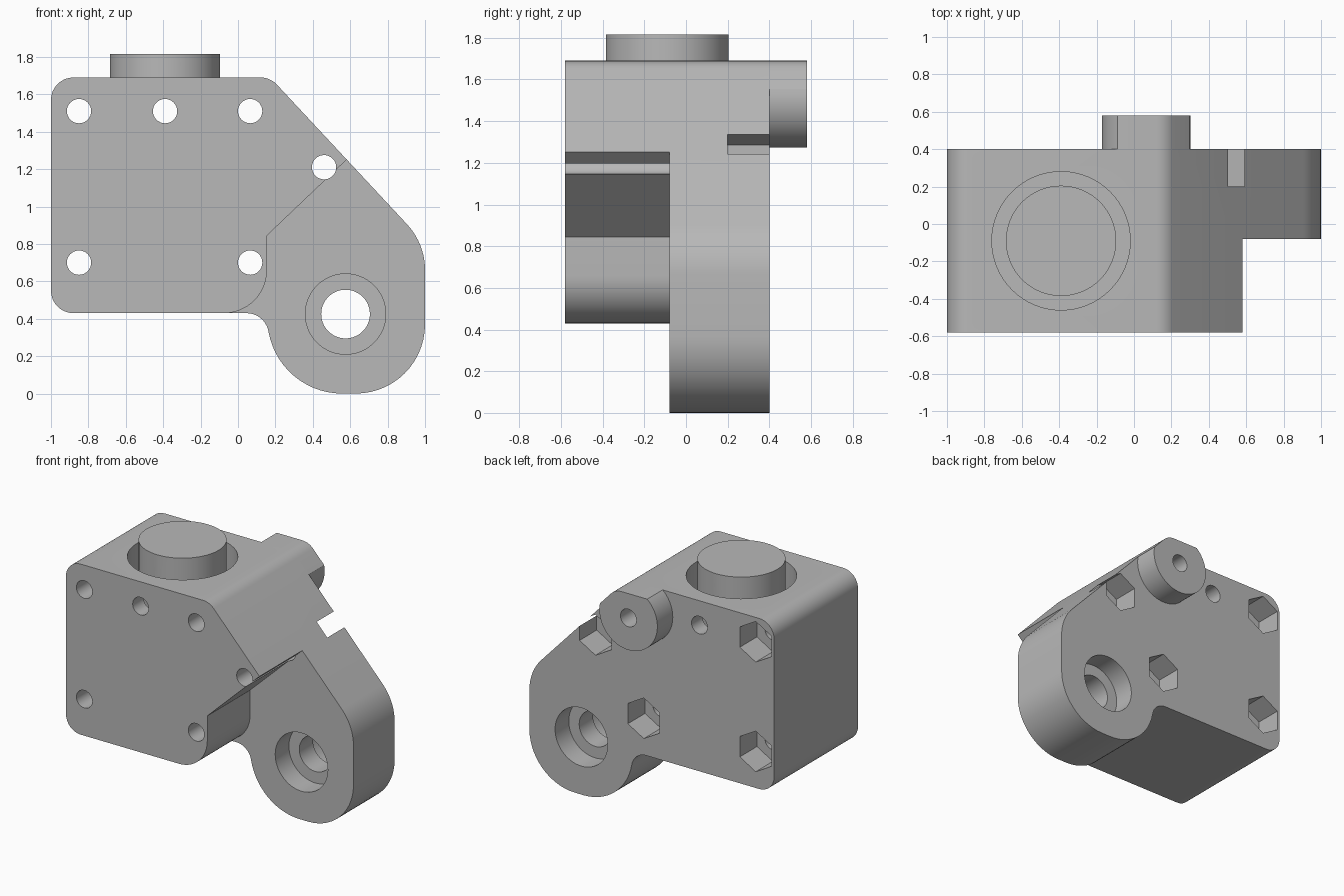
import bpy, bmesh
from math import cos, sin, radians, tau

cube = bpy.data.objects.get("Cube")
if cube:
    bpy.data.objects.remove(cube)

grey = bpy.data.materials.new("plain_grey")
grey.use_nodes = True
colour = (0.48, 0.48, 0.48, 1)
grey.diffuse_color = colour
grey.node_tree.nodes["Principled BSDF"].inputs["Base Color"].default_value = colour


def arc(cx, cz, r, start, end, steps=14):
    angles = [radians(start + (end - start) * i / steps) for i in range(steps + 1)]
    return [(cx + r * cos(a), cz + r * sin(a)) for a in angles]


def circle(cx, cz, r, sides=48, turn=0.0):
    return [(cx + r * cos(tau * i / sides + turn), cz + r * sin(tau * i / sides + turn))
            for i in range(sides)]


def prism(name, profile, low, high, axis="y", helper=False):
    """Extrude a 2D profile along y (profile in x, z) or along z (profile in x, y)."""
    bm = bmesh.new()
    place = (lambda a, b: (a, low, b)) if axis == "y" else (lambda a, b: (a, b, low))
    face = bm.faces.new([bm.verts.new(place(a, b)) for a, b in profile])
    out = bmesh.ops.extrude_face_region(bm, geom=[face])["geom"]
    shift = (0, high - low, 0) if axis == "y" else (0, 0, high - low)
    bmesh.ops.translate(bm, vec=shift, verts=[v for v in out if isinstance(v, bmesh.types.BMVert)])
    bmesh.ops.recalc_face_normals(bm, faces=bm.faces)
    mesh = bpy.data.meshes.new(name)
    bm.to_mesh(mesh)
    bm.free()
    mesh.materials.append(grey)
    obj = bpy.data.objects.new(name, mesh)
    bpy.context.collection.objects.link(obj)
    obj.hide_render = helper
    return obj


def cut(obj, tools, operation="DIFFERENCE"):
    bpy.ops.object.select_all(action="DESELECT")
    bpy.context.view_layer.objects.active = obj
    obj.select_set(True)
    for tool in tools:
        mod = obj.modifiers.new("cut", "BOOLEAN")
        mod.object, mod.operation, mod.solver = tool, operation, "EXACT"
        bpy.ops.object.modifier_apply(modifier=mod.name)


# Housing outline, anticlockwise from the lower left corner
outline = (arc(-0.88, 0.55, 0.12, 180, 270, 8)
           + arc(0.045, 0.31, 0.12, 90, 10, 10)
           + arc(0.557, 0.4, 0.4, 190, 270)
           + arc(0.63, 0.37, 0.37, 270, 360)
           + arc(0.64, 0.66, 0.36, 0, 43, 10)
           + arc(0.12, 1.57, 0.12, 43, 90, 6)
           + arc(-0.88, 1.57, 0.12, 90, 180, 8))
FRONT, STEP, BACK, LUG_BACK = -0.58, -0.08, 0.4, 0.58

housing = prism("housing", outline, FRONT, BACK)
lug = prism("rear_lug", circle(0.065, 1.51, 0.237, 64), BACK, LUG_BACK)
plunger = prism("top_plunger", circle(-0.39, -0.09, 0.295, 64), 1.39, 1.815, "z")

# Relief that leaves the arm thinner than the main block
relief = prism("relief_cutter",
               [(-0.075, -0.2)] + arc(-0.075, 0.66, 0.23, 270, 360)
               + [(0.155, 0.845), (1.1, 1.745), (1.2, -0.2)], -0.9, STEP, helper=True)

# Ring-shaped well around the plunger
well = prism("well_cutter", circle(-0.39, -0.09, 0.37, 64), 1.39, 2, "z", True)

# Arm bore with a counterbore on each side
bore_at = (0.575, 0.425)
bores = [prism("bore_cutter", circle(*bore_at, r, 64), a, b, helper=True)
         for r, a, b in ((0.13, -0.9, 0.9), (0.215, -0.9, STEP + 0.16), (0.215, BACK - 0.16, 0.9))]

# Bolt holes and hexagonal nut pockets
nut_points = [(-0.85, 1.51), (-0.85, 0.7), (0.065, 0.7), (0.46, 1.21)]
hole_points = nut_points + [(-0.39, 1.51), (0.065, 1.51)]
drills = [prism("drill", circle(x, z, 0.065, 32), -0.9, 0.9, helper=True) for x, z in hole_points]
pockets = [prism("nut_cutter", circle(x, z, 0.15, 6, tau / 12), 0.2, 0.9, helper=True)
           for x, z in nut_points]

# The lug is trimmed flush with the housing outline
trim = prism("lug_trim", outline, 0.2, 0.9, helper=True)

cut(housing, [relief, well] + bores + drills + pockets)
cut(lug, [trim], "INTERSECT")
cut(lug, drills[-1:])
cut(plunger, drills[4:5])

for helper in [relief, well, trim] + bores + drills + pockets:
    bpy.data.objects.remove(helper)

bpy.ops.object.select_all(action="DESELECT")
for obj in (housing, lug, plunger):
    obj.select_set(True)
bpy.context.view_layer.objects.active = housing
bpy.ops.object.shade_smooth_by_angle(angle=radians(25))
